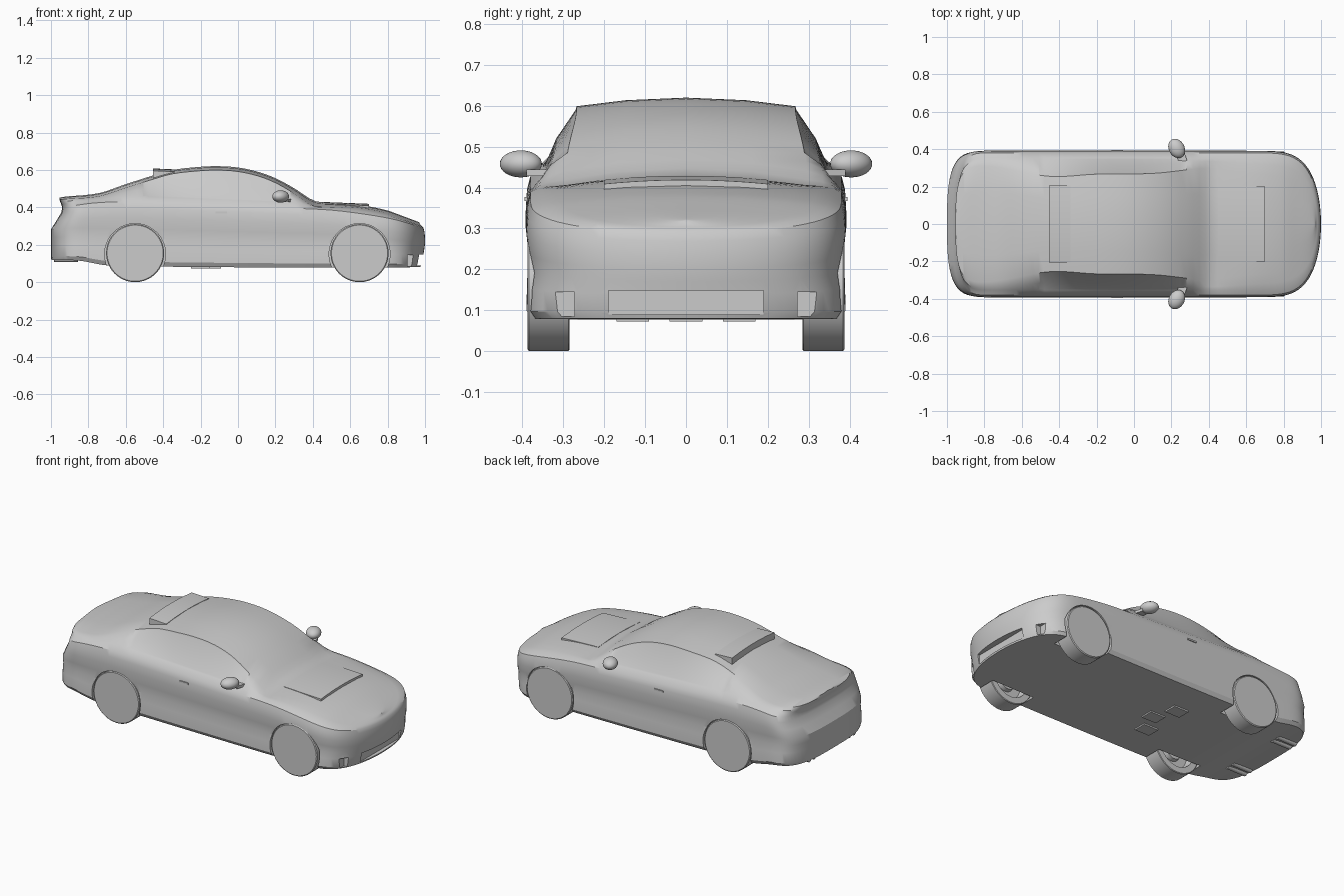
import bpy, bmesh, math
from mathutils import Matrix, Vector

if "Cube" in bpy.data.objects:
    bpy.data.objects.remove(bpy.data.objects["Cube"], do_unlink=True)

paint = bpy.data.materials.new("plain_grey")
paint.use_nodes = True
GREY = (0.6, 0.6, 0.6, 1)
paint.diffuse_color = GREY
paint.node_tree.nodes["Principled BSDF"].inputs["Base Color"].default_value = GREY


def finish(name, bm, angle=30):
    """Turn a bmesh into a smooth-shaded object."""
    bmesh.ops.recalc_face_normals(bm, faces=bm.faces)
    mesh = bpy.data.meshes.new(name)
    bm.to_mesh(mesh)
    bm.free()
    mesh.materials.append(paint)
    ob = bpy.data.objects.new(name, mesh)
    bpy.context.collection.objects.link(ob)
    smooth(ob, angle)
    return ob


def smooth(ob, angle):
    bpy.ops.object.select_all(action='DESELECT')
    ob.select_set(True)
    bpy.context.view_layer.objects.active = ob
    bpy.ops.object.shade_smooth_by_angle(angle=math.radians(angle))


def curve(*pts):
    """Smooth interpolation through (x, value) points."""
    def slope(i):
        a, b = pts[max(i - 1, 0)], pts[min(i + 1, len(pts) - 1)]
        return (b[1] - a[1]) / (b[0] - a[0])

    def f(x):
        i = 0
        while i < len(pts) - 2 and x > pts[i + 1][0]:
            i += 1
        (xa, a), (xb, b) = pts[i], pts[i + 1]
        h = xb - xa
        t = min(max((x - xa) / h, 0), 1)
        return (a * (1 + 2 * t) * (1 - t) ** 2 + slope(i) * h * t * (1 - t) ** 2
                + b * t * t * (3 - 2 * t) + slope(i + 1) * h * t * t * (t - 1))
    return f


def box(name, size, loc, rot=0):
    bm = bmesh.new()
    m = Matrix.Translation(loc) @ Matrix.Rotation(rot, 4, 'Z') @ Matrix.Diagonal((*size, 1))
    bmesh.ops.create_cube(bm, size=1, matrix=m)
    return finish(name, bm)


def cylinder(name, r, depth, loc, axis, sides=64):
    bm = bmesh.new()
    m = Matrix.Translation(loc) @ Matrix.Rotation(math.pi / 2, 4, axis)
    bmesh.ops.create_cone(bm, cap_ends=True, segments=sides, radius1=r, radius2=r, depth=depth, matrix=m)
    return finish(name, bm)


# Body lines along the length
top = curve((-1, .453), (-.95, .458), (-.75, .475), (-.6, .524), (-.45, .572), (-.35, .6),
            (-.2, .617), (-.1, .62), (0, .613), (.1, .592), (.2, .556), (.3, .502),
            (.4, .438), (.45, .428), (.6, .418), (.7, .405), (.8, .383), (.9, .352), (1, .32))
shoulder = curve((-1, .4), (-.7, .428), (-.5, .428), (0, .408), (.3, .395), (.5, .385),
                 (.7, .36), (.85, .332), (1, .29))
floor = curve((-1, .12), (-.85, .115), (-.7, .09), (-.4, .083), (.4, .078), (1, .08))
roof_frac = curve((-1, .8), (-.75, .78), (-.45, .65), (-.2, .68), (.1, .69), (.4, .76), (.6, .7), (1, .6))
crown = curve((-1, .012), (-.5, .02), (.1, .022), (.38, .028), (.5, .018), (1, .012))


def half_width(x):
    if x > .6:
        return .392 * (1 - min((x - .6) / .4, 1) ** 4.5) ** .5
    if x < -.7:
        return .392 * (1 - min((-x - .7) / .3, 1) ** 5.5) ** (1 / 3)
    return .392


# Side levels: height fraction, inset, nose shift, tail shift
LEVELS = [(0, .016, -.025, 0), (.07, .002, -.02, 0), (.28, .004, -.01, 0), (.43, .011, -.005, 0),
          (.58, .005, 0, 0), (.75, 0, 0, .03), (.9, .003, -.003, .055), (1, .012, -.008, .06)]


def half_ring(x):
    """One cross-section, from floor centre up to roof centre."""
    w, zb, zs, zt = half_width(x), floor(x), shoulder(x), top(x)
    nose = max(0, (x - .8) / .2)
    tail = max(0, (-x - .8) / .2)
    k = w / .392
    zr = zt - crown(x)
    belt = (.9 * w, min(zs + .03, zs + .3 * (zt - zs)))
    edge = (roof_frac(x) * w, zr)
    mid = ((belt[0] + edge[0]) / 2 + .01 * k, (belt[1] + edge[1]) / 2)
    pts = [(0, zb, -.025, 0)]
    pts += [(w - d * k, zb + f * (zs - zb), a, b) for f, d, a, b in LEVELS]
    pts += [(*belt, -.015, .055), (*mid, -.02, .05), (*edge, -.025, .045),
            (edge[0] * .55, zt - .3 * crown(x), -.03, .045), (0, zt, -.03, .045)]
    return [Vector((x + a * nose + b * tail, y, z)) for y, z, a, b in pts]


# Body shell: loft of the sections, closed at both bumpers
N = 88
bm = bmesh.new()
rings = []
for i in range(N + 1):
    half = half_ring(math.sin(math.pi / 2 * (2 * i / N - 1)))
    full = half + [Vector((p.x, -p.y, p.z)) for p in half[-2:0:-1]]
    rings.append([bm.verts.new(p) for p in full])
count = len(rings[0])
BELT = len(LEVELS) + 1
windows = []
for a, b in zip(rings, rings[1:]):
    for j in range(count):
        n = (j + 1) % count
        f = bm.faces.new((a[j], a[n], b[n], b[j]))
        side_glass = j in (BELT, BELT + 1, count - BELT - 1, count - BELT - 2)
        if side_glass and -.5 < f.calc_center_median().x < .28:
            windows.append(f)
bmesh.ops.recalc_face_normals(bm, faces=bm.faces)
bmesh.ops.inset_region(bm, faces=windows, thickness=.008, depth=-.003)
bmesh.ops.remove_doubles(bm, verts=bm.verts, dist=1e-5)
body = finish("body_shell", bm)

# Cutters: wheel arches and front air intakes
AXLES = (-.55, .65)
cutters = [box("intake_cutter", (.1, .38, .058), (1.005, 0, .119))]
for s in (-1, 1):
    cutters.append(box("corner_intake_cutter", (.1, .055, .06), (.955, s * .3, .115)))
    for x in AXLES:
        cutters.append(cylinder("arch_cutter", .163, .2, (x, s * .365, .15), 'X'))
for c in cutters:
    c.hide_render = True
    bpy.context.view_layer.objects.active = body
    mod = body.modifiers.new("cut", 'BOOLEAN')
    mod.operation = 'DIFFERENCE'
    mod.solver = 'EXACT'
    mod.object = c
    bpy.ops.object.modifier_apply(modifier=mod.name)
    bpy.data.objects.remove(c, do_unlink=True)
smooth(body, 30)

# Wheels: flat outer disc, recessed rim on the inner side
RIM = [(0, .388), (.15, .388), (.155, .384), (.155, .288), (.151, .285), (.115, .285),
       (.108, .335), (.06, .335), (.055, .31), (0, .31)]
for side, s in (("left_side", 1), ("right_side", -1)):
    for axle, x in zip(("rear", "front"), AXLES):
        bm = bmesh.new()
        line = [bm.verts.new((x + r, s * y, .155)) for r, y in RIM]
        edges = [bm.edges.new(e) for e in zip(line, line[1:])]
        bmesh.ops.spin(bm, geom=line + edges, cent=(x, 0, .155), axis=(0, 1, 0),
                       angle=math.tau, steps=64)
        bmesh.ops.remove_doubles(bm, verts=bm.verts, dist=1e-4)
        finish(f"{axle}_wheel_{side}", bm)

    # Door mirror and stalk
    bm = bmesh.new()
    m = (Matrix.Translation((.228, s * .404, .458)) @ Matrix.Rotation(s * .5, 4, 'Z')
         @ Matrix.Diagonal((.042, .054, .033, 1)))
    bmesh.ops.create_uvsphere(bm, u_segments=32, v_segments=16, radius=1, matrix=m)
    finish(f"door_mirror_{side}", bm)
    box(f"mirror_stalk_{side}", (.045, .06, .016), (.255, s * .355, .436), s * .3)

    # Door handle and twin exhaust tips
    box(f"door_handle_{side}", (.06, .01, .01), (-.09, s * .39, .372))
    for y in (.17, .215):
        cylinder(f"exhaust_tip_{side}", .017, .13, (-.92, s * y, .124), 'Y', 24)


def raised_panel(name, x0, x1, half, z0, z1, drop, base):
    """Crowned panel with sloping top, from x0 to x1."""
    bm = bmesh.new()
    rows = []
    steps = 12
    for i in range(steps + 1):
        t = 2 * i / steps - 1
        d = drop * t * t
        row = ((x0, z0 - d), (x1, z1 - d), (x1, base), (x0, base))
        rows.append([bm.verts.new((x, t * half, z)) for x, z in row])
    for a, b in zip(rows, rows[1:]):
        for j in range(4):
            n = (j + 1) % 4
            bm.faces.new((a[j], a[n], b[n], b[j]))
    bm.faces.new(rows[0])
    bm.faces.new(rows[-1])
    return finish(name, bm)


# Roof spoiler and hood bulge
raised_panel("roof_spoiler", -.455, -.34, .205, .608, .603, .012, .55)
raised_panel("hood_bulge", .45, .7, .2, .429, .419, .01, .38)

# Underside plates
for x, y in ((-.2, .13), (-.14, 0), (-.2, -.13)):
    box("underside_plate", (.1, .08, .012), (x, y, .078))
